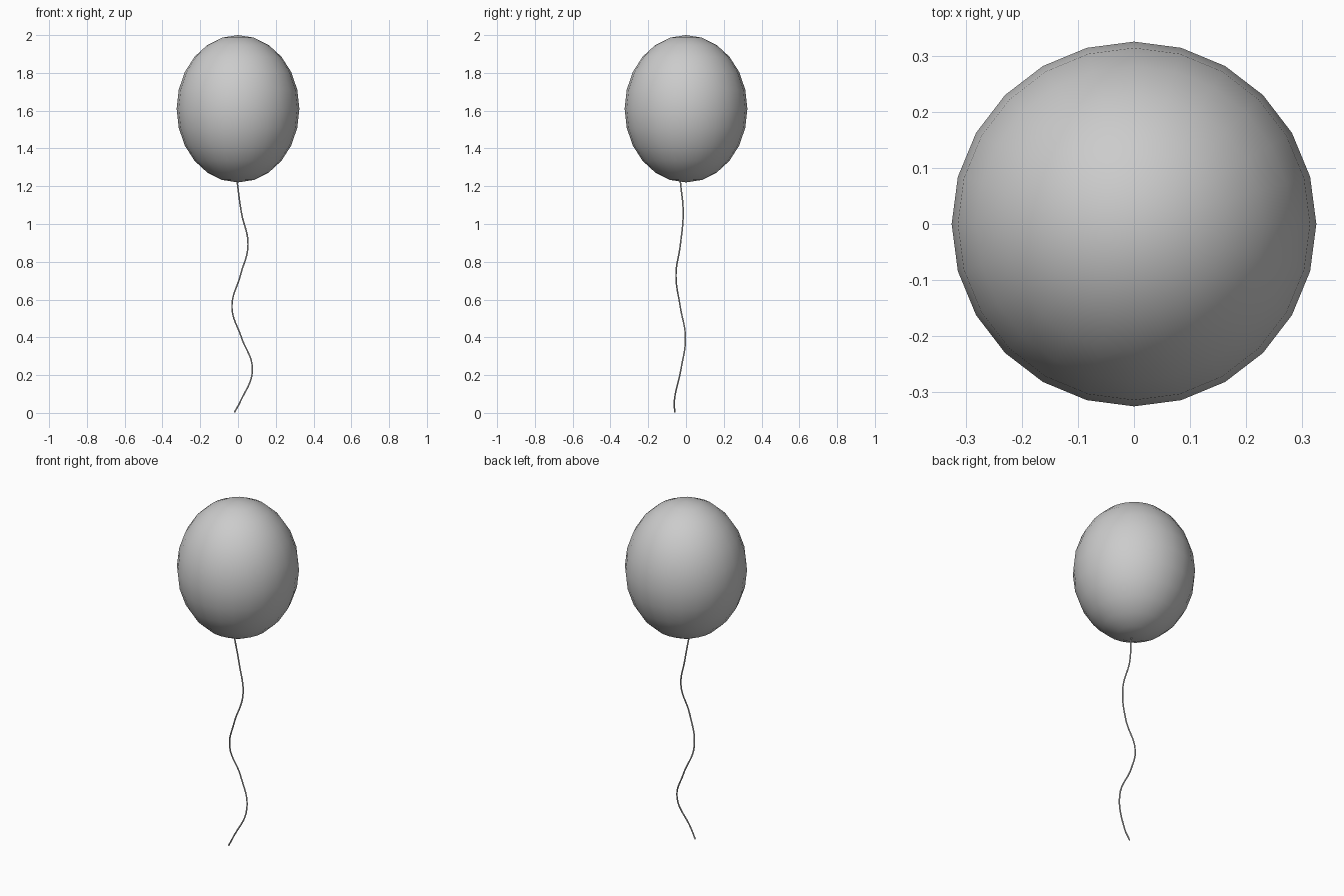
import bpy

if "Cube" in bpy.data.objects:
    bpy.data.objects.remove(bpy.data.objects["Cube"])

# Balloon: low-poly sphere stretched upward, smooth shaded
bpy.ops.mesh.primitive_uv_sphere_add(segments=24, ring_count=12, radius=1, location=(0, 0, 1.61))
balloon = bpy.context.object
balloon.name = "balloon"
balloon.scale = (0.325, 0.325, 0.39)
bpy.ops.object.transform_apply(location=False, rotation=False, scale=True)
bpy.ops.object.shade_smooth()

# String: thin tube along a gently spiralling path
path = [(-0.005, -0.03, 1.225), (0.018, -0.015, 1.06), (0.053, -0.03, 0.89),
        (0.013, -0.053, 0.73), (-0.032, -0.03, 0.56), (0.018, -0.003, 0.40),
        (0.076, -0.027, 0.23), (0.012, -0.062, 0.06), (-0.019, -0.059, 0.003)]
curve = bpy.data.curves.new("string", 'CURVE')
curve.dimensions = '3D'
curve.bevel_depth = 0.004
curve.bevel_resolution = 2
curve.use_fill_caps = True
curve.resolution_u = 8
spline = curve.splines.new('BEZIER')
spline.bezier_points.add(len(path) - 1)
for point, co in zip(spline.bezier_points, path):
    point.co = co
    point.handle_left_type = point.handle_right_type = 'AUTO'
string = bpy.data.objects.new("string", curve)
bpy.context.collection.objects.link(string)
